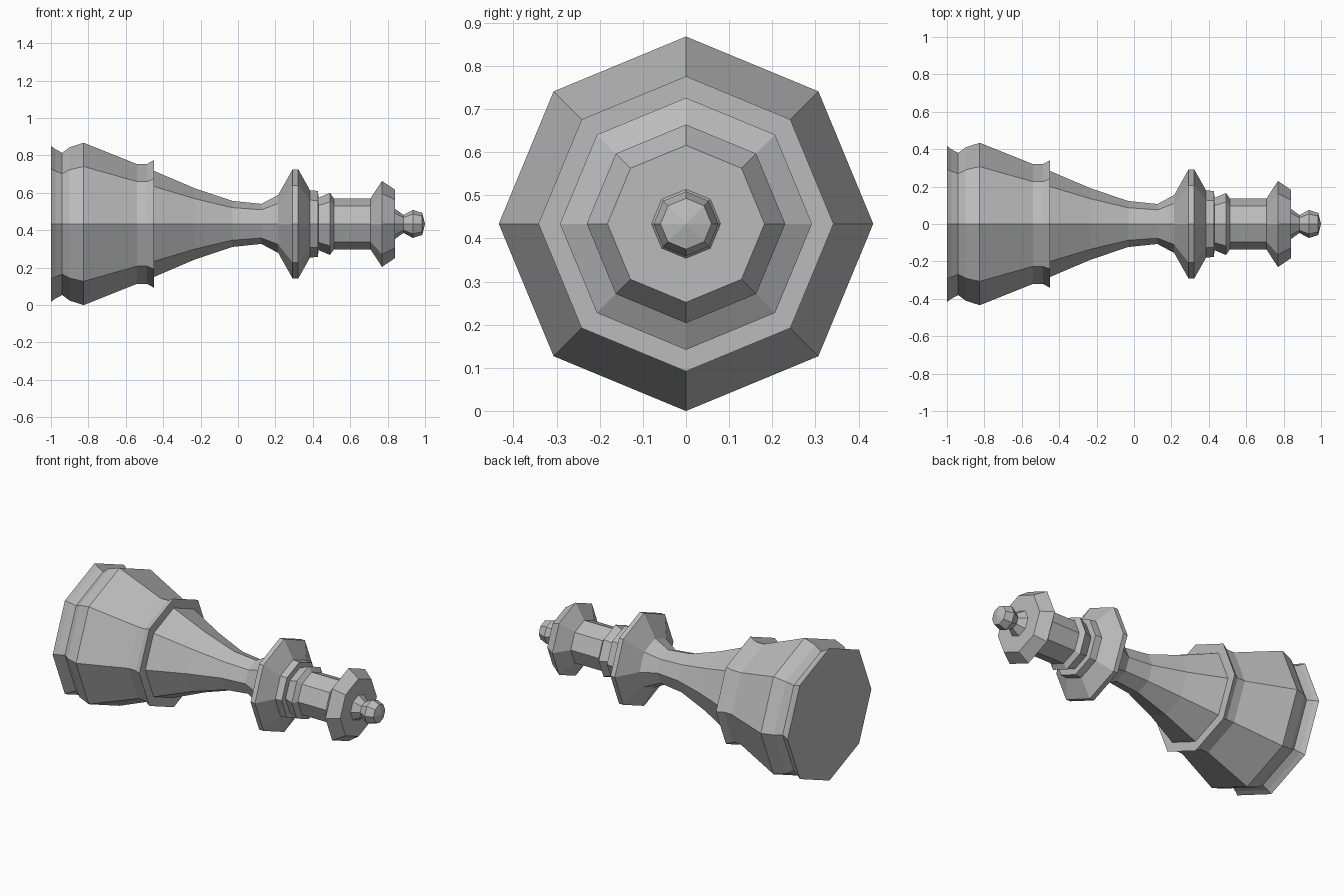
import bpy
import bmesh
import math

cube = bpy.data.objects.get("Cube")
if cube:
    bpy.data.objects.remove(cube, do_unlink=True)

SIDES = 8
AXIS_Z = 0.434

grey = bpy.data.materials.new("plain grey")
grey.use_nodes = True
colour = (0.5, 0.5, 0.5, 1.0)
grey.diffuse_color = colour
grey.node_tree.nodes["Principled BSDF"].inputs["Base Color"].default_value = colour


def turned_part(name, profile):
    """Turn a profile of (x, radius) points about the long axis, with flat facets."""
    bm = bmesh.new()
    rings = []
    for x, r in profile:
        if r == 0:
            rings.append([bm.verts.new((x, 0, AXIS_Z))] * SIDES)
            continue
        ring = []
        for i in range(SIDES):
            a = math.tau * i / SIDES
            ring.append(bm.verts.new((x, r * math.sin(a), AXIS_Z + r * math.cos(a))))
        rings.append(ring)
    for a, b in zip(rings, rings[1:]):
        for i in range(SIDES):
            j = (i + 1) % SIDES
            corners = list(dict.fromkeys((a[i], a[j], b[j], b[i])))
            bm.faces.new(corners)
    bmesh.ops.recalc_face_normals(bm, faces=bm.faces)
    # Outward normals: faces should look away from the long axis
    if sum(f.normal.y * f.calc_center_median().y for f in bm.faces) < 0:
        bmesh.ops.reverse_faces(bm, faces=bm.faces)
    mesh = bpy.data.meshes.new(name)
    bm.to_mesh(mesh)
    bm.free()
    mesh.materials.append(grey)
    obj = bpy.data.objects.new(name, mesh)
    bpy.context.collection.objects.link(obj)
    return obj


# Seams between neighbouring parts share the same ring
base_end = (-0.448, 0.283)
stem_end = (0.125, 0.107)
collar_end = (0.43, 0.14)
head_end = (0.84, 0.08)

# Wide foot with a closed underside and a lip around the stem
turned_part("base", [
    (-1.0, 0), (-1.0, 0.417), (-0.977, 0.4), (-0.94, 0.38), (-0.9, 0.41),
    (-0.825, 0.434), (-0.54, 0.32), (-0.487, 0.32), (-0.448, 0.342), base_end])

# Tapering stem
turned_part("stem", [base_end, (-0.23, 0.19), (-0.03, 0.123), stem_end])

# Flared disc and the narrower ring above it
turned_part("collar", [
    stem_end, (0.215, 0.155), (0.292, 0.292), (0.322, 0.292),
    (0.385, 0.18), (0.428, 0.176), collar_end])

# Small bead, straight neck and flared crown
turned_part("head", [
    collar_end, (0.492, 0.166), (0.513, 0.136), (0.708, 0.136),
    (0.77, 0.23), (0.84, 0.182), head_end])

# Knob on the tip
turned_part("finial", [
    head_end, (0.885, 0.048), (0.935, 0.075), (0.985, 0.059), (1.0, 0)])
